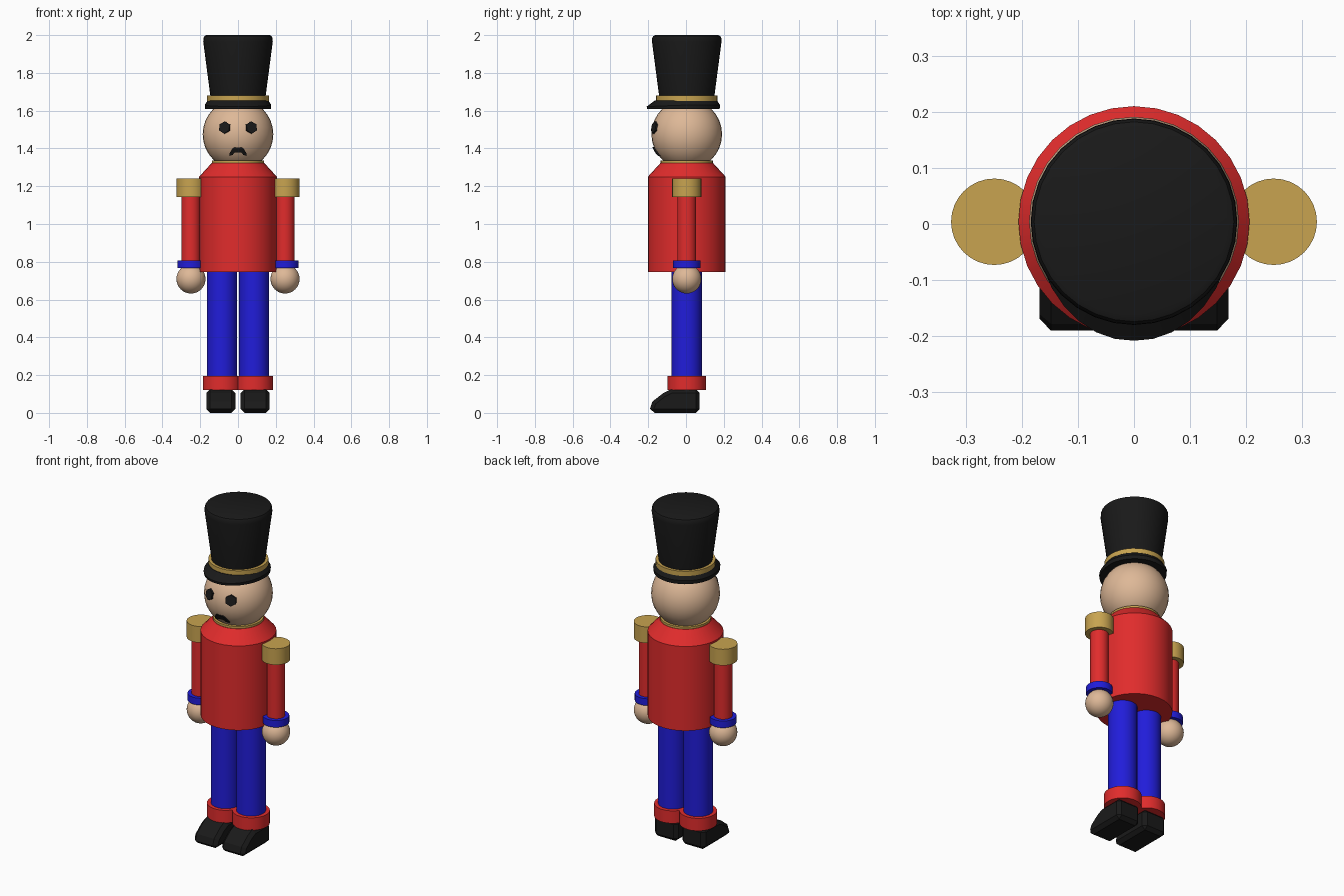
import bpy, bmesh, math
from mathutils import Vector

if "Cube" in bpy.data.objects:
    bpy.data.objects.remove(bpy.data.objects["Cube"])

CY = 0.004                                  # body axis sits slightly behind centre
HEAD = Vector((0, CY, 1.475))
HEAD_R = 0.187


def material(name, rgb):
    m = bpy.data.materials.new(name)
    m.diffuse_color = (*rgb, 1)
    m.use_nodes = True
    m.node_tree.nodes["Principled BSDF"].inputs["Base Color"].default_value = m.diffuse_color
    return m


RED = material("red", (0.75, 0.025, 0.025))
BLUE = material("blue", (0.015, 0.012, 0.70))
GOLD = material("gold", (0.58, 0.37, 0.08))
SKIN = material("skin", (0.73, 0.48, 0.31))
BLACK = material("black", (0.01, 0.01, 0.01))


def finish(bm, name, mat, angle=35):
    bmesh.ops.recalc_face_normals(bm, faces=bm.faces[:])
    me = bpy.data.meshes.new(name)
    bm.to_mesh(me)
    bm.free()
    ob = bpy.data.objects.new(name, me)
    bpy.context.collection.objects.link(ob)
    me.materials.append(mat)
    bpy.ops.object.select_all(action='DESELECT')
    ob.select_set(True)
    bpy.context.view_layer.objects.active = ob
    if angle:
        bpy.ops.object.shade_smooth_by_angle(angle=math.radians(angle))
    return ob


def lathe(name, mat, profile, x=0.0, y=CY, n=32):
    """Closed turned solid from (radius, z) points, bottom to top."""
    bm = bmesh.new()
    rings = [[bm.verts.new((x + r * math.cos(2 * math.pi * i / n),
                            y + r * math.sin(2 * math.pi * i / n), z))
              for i in range(n)] for r, z in profile]
    for a, b in zip(rings, rings[1:]):
        for i in range(n):
            j = (i + 1) % n
            bm.faces.new((a[i], a[j], b[j], b[i]))
    bm.faces.new(rings[0])
    bm.faces.new(rings[-1])
    return finish(bm, name, mat)


def ball(name, mat, centre, r):
    bm = bmesh.new()
    bmesh.ops.create_uvsphere(bm, u_segments=32, v_segments=16, radius=r)
    bmesh.ops.translate(bm, verts=bm.verts, vec=centre)
    return finish(bm, name, mat)


def on_head(x, z, lift):
    """Point on the front of the head, lifted off its surface."""
    r = HEAD_R + lift
    return (x, CY - math.sqrt(r * r - x * x - (z - HEAD.z) ** 2), z)


# Torso, collar and head
lathe("coat", RED, [(0.206, 0.745), (0.206, 1.25), (0.14, 1.322)])
lathe("collar", GOLD, [(0.138, 1.318), (0.138, 1.335)])
ball("head", SKIN, HEAD, HEAD_R)

# Hat: visored brim, gold band, flared crown
brim = lathe("hat_brim", BLACK, [(0.174, 1.608), (0.176, 1.63), (0.160, 1.655)])
for v in brim.data.vertices:                # pull the front out and down into a visor
    if v.co.y < CY:
        t = min(1, (CY - v.co.y) / 0.17)
        v.co.y -= 0.036 * t * (1 if v.co.z < 1.64 else 0.2)
        if 1.62 < v.co.z < 1.64:
            v.co.z -= 0.008 * t
lathe("hat_band", GOLD, [(0.163, 1.652), (0.163, 1.68)])
lathe("hat_crown", BLACK, [(0.144, 1.66), (0.184, 1.965), (0.183, 1.985),
                           (0.178, 1.995), (0.167, 2.0)])

# Moustache: curved strip that follows the head, mirrored columns (x, bottom, top)
half = [(0.0, 1.378, 1.405), (0.018, 1.378, 1.407), (0.028, 1.366, 1.402),
        (0.044, 1.361, 1.375)]
cols = [(-x, b, t) for x, b, t in half[:0:-1]] + half
bm = bmesh.new()
grid = [[bm.verts.new(on_head(x, z, lift))
         for z, lift in ((b, 0.007), (t, 0.007), (t, -0.01), (b, -0.01))]
        for x, b, t in cols]
for a, c in zip(grid, grid[1:]):
    for i in range(4):
        j = (i + 1) % 4
        bm.faces.new((a[i], a[j], c[j], c[i]))
bm.faces.new(grid[0])
bm.faces.new(grid[-1])
finish(bm, "moustache", BLACK, None)

# Shoe side profile (y, z)
SHOE = [(0.072, 0), (0.072, 0.125), (-0.078, 0.125), (-0.12, 0.105),
        (-0.178, 0.06), (-0.19, 0.025), (-0.185, 0)]

for s, side in ((-1, "right"), (1, "left")):
    # Hexagonal eye facing out along the head surface
    p = Vector(on_head(s * 0.07, 1.51, 0))
    bm = bmesh.new()
    bmesh.ops.create_cone(bm, cap_ends=True, segments=6, radius1=0.033,
                          radius2=0.033, depth=0.014)
    rot = (p - HEAD).to_track_quat('Z', 'Y').to_matrix()
    bmesh.ops.rotate(bm, verts=bm.verts, matrix=rot)
    bmesh.ops.translate(bm, verts=bm.verts, vec=p)
    finish(bm, side + "_eye", BLACK, None)

    # Arm
    ax = s * 0.249
    lathe(side + "_epaulette", GOLD, [(0.077, 1.143), (0.077, 1.24)], ax)
    lathe(side + "_sleeve", RED, [(0.05, 0.79), (0.05, 1.16)], ax)
    lathe(side + "_cuff", BLUE, [(0.072, 0.767), (0.072, 0.808)], ax)
    ball(side + "_hand", SKIN, (ax, CY, 0.709), 0.077)

    # Leg
    lx = s * 0.084
    lathe(side + "_trouser_leg", BLUE, [(0.08, 0.16), (0.08, 0.76)], lx)
    lathe(side + "_boot_cuff", RED, [(0.102, 0.12), (0.102, 0.195)], lx)

    # Shoe: extruded profile with chamfered edges
    bm = bmesh.new()
    f = bm.faces.new([bm.verts.new((s * 0.091 - 0.077, y, z)) for y, z in SHOE])
    new = bmesh.ops.extrude_face_region(bm, geom=[f])["geom"]
    bmesh.ops.translate(bm, vec=(0.154, 0, 0),
                        verts=[g for g in new if isinstance(g, bmesh.types.BMVert)])
    shoe = finish(bm, side + "_shoe", BLACK, None)
    bev = shoe.modifiers.new("chamfer", 'BEVEL')
    bev.width, bev.segments = 0.02, 1
    bev.limit_method, bev.angle_limit = 'ANGLE', math.radians(60)
